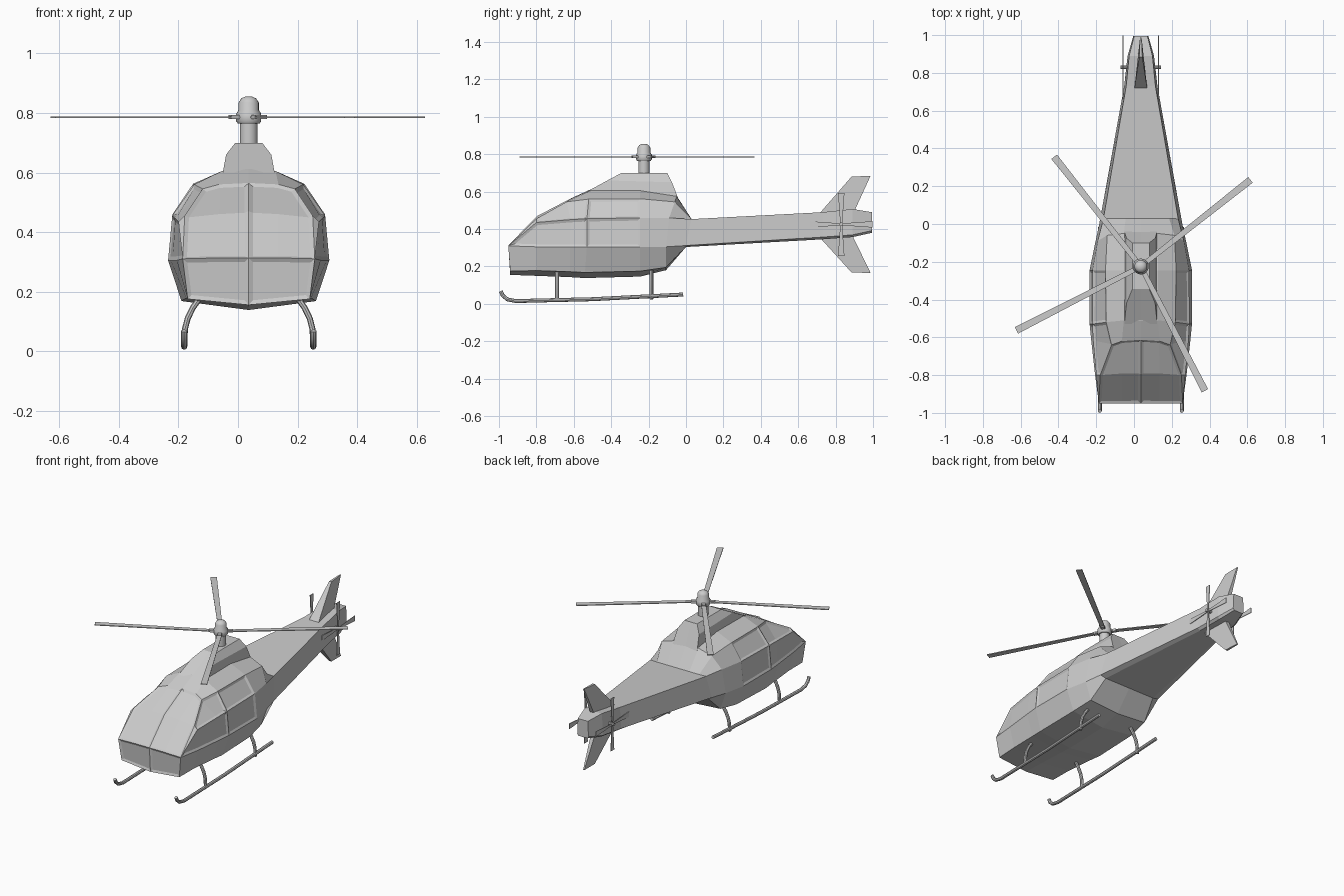
import bpy, bmesh, math
from mathutils import Vector, Matrix

if "Cube" in bpy.data.objects:
    bpy.data.objects.remove(bpy.data.objects["Cube"], do_unlink=True)

CX = 0.036  # centre line of the airframe
HUB = Vector((CX, -0.225, 0))

grey = bpy.data.materials.new("light grey")
grey.use_nodes = True
grey.diffuse_color = (0.6, 0.6, 0.6, 1)
grey.node_tree.nodes["Principled BSDF"].inputs["Base Color"].default_value = (0.6, 0.6, 0.6, 1)


def finish(name, bm, smooth=False):
    bmesh.ops.recalc_face_normals(bm, faces=bm.faces[:])
    mesh = bpy.data.meshes.new(name)
    bm.to_mesh(mesh)
    bm.free()
    mesh.materials.append(grey)
    ob = bpy.data.objects.new(name, mesh)
    bpy.context.collection.objects.link(ob)
    if smooth:
        bpy.ops.object.select_all(action='DESELECT')
        ob.select_set(True)
        bpy.context.view_layer.objects.active = ob
        bpy.ops.object.shade_smooth_by_angle(angle=math.radians(40))
    return ob


def loft(rings):
    """Mirrored loft of half sections; returns mesh and faces by (ring, strip, side)."""
    bm, cache, faces = bmesh.new(), {}, {}

    def vert(p, side):
        key = (round(p[0] * side, 4), round(p[1], 4), round(p[2], 4))
        if key not in cache:
            cache[key] = bm.verts.new((CX + key[0], key[1], key[2]))
        return cache[key]

    def face(points, side):
        vs = list(dict.fromkeys(vert(p, side) for p in points))
        return bm.faces.new(vs) if len(vs) > 2 else None

    last = len(rings) - 1
    for side in (1, -1):
        for r in range(last):
            a, b = rings[r], rings[r + 1]
            for s in range(len(a) - 1):
                faces[r, s, side] = face((a[s], a[s + 1], b[s + 1], b[s]), side)
        faces["front", side] = face(rings[0], side)
        faces["back", side] = face(rings[last], side)
    bmesh.ops.recalc_face_normals(bm, faces=bm.faces[:])
    return bm, faces


def tail_ring(y, half, low, high):
    return [(0, y, low), (half * .8, y, low), (half, y, low + .012), (half * .88, y, high),
            (half * .7, y, high), (half * .4, y, high), (0, y, high)]


# Fuselage: half sections from keel to roof, nose to tail
nose_corner = (.222, -.95, .31)
rings = [
    [(0, -.94, .155), (.205, -.94, .175), nose_corner, nose_corner, nose_corner,
     (.1, -.95, .313), (0, -.95, .313)],
    [(0, -.80, .15), (.21, -.80, .178), (.242, -.80, .305), (.236, -.80, .435),
     (.215, -.80, .455), (.1, -.795, .465), (0, -.795, .47)],
    [(0, -.62, .143), (.22, -.62, .172), (.262, -.62, .305), (.252, -.62, .45),
     (.155, -.64, .545), (.1, -.62, .56), (0, -.613, .565)],
    [(0, -.54, .138), (.226, -.54, .168), (.271, -.53, .305), (.257, -.53, .455),
     (.183, -.52, .56), (.09, -.51, .605), (0, -.51, .612)],
    [(0, -.245, .146), (.222, -.245, .175), (.271, -.245, .305), (.256, -.245, .46),
     (.187, -.245, .562), (.09, -.245, .605), (0, -.245, .612)],
    [(0, -.107, .18), (.205, -.107, .195), (.243, -.107, .305), (.228, -.09, .46),
     (.178, -.06, .545), (.09, -.05, .575), (0, -.05, .578)],
    [(0, 0, .304), (.18, 0, .304), (.22, 0, .312), (.198, .027, .453),
     (.15, .03, .453), (.08, .03, .453), (0, .03, .453)],
    tail_ring(.73, .088, .345, .49),
    tail_ring(.89, .07, .357, .507),
    tail_ring(.995, .04, .38, .49),
]
bm, f = loft(rings)
for side in (1, -1):
    panes = [
        [("front", side)],                                        # chin pane
        [(r, s, side) for r in (0, 1) for s in (4, 5)],           # windscreen
        [(1, 3, side), (2, 3, side)], [(3, 3, side)],             # upper side panes
        [(0, 2, side), (1, 2, side), (2, 2, side)], [(3, 2, side)],  # door panes
    ]
    for keys in panes:
        region = [f[k] for k in keys if f[k]]
        bmesh.ops.inset_region(bm, faces=region, thickness=.014, depth=-.006,
                               use_even_offset=True, use_boundary=True)
finish("fuselage", bm)

# Engine cowl on the roof
cowl = [[(0, yb, zb), (.087, yb, zb), (.076, ym, zm), (.045, yt, .70), (0, yt, .70)]
        for yb, zb, ym, zm, yt in ((-.53, .60, -.42, .66, -.345), (-.04, .56, -.075, .65, -.10))]
finish("engine_cowl", loft(cowl)[0])


# Rotor mast and hub, turned from a profile
def turned(name, profile, centre, segments=20):
    bm = bmesh.new()
    vs = [bm.verts.new((r, 0, z)) for r, z in profile]
    edges = [bm.edges.new(pair) for pair in zip(vs, vs[1:])]
    bmesh.ops.spin(bm, geom=vs + edges, axis=(0, 0, 1), cent=(0, 0, 0),
                   angle=math.tau, steps=segments)
    bmesh.ops.remove_doubles(bm, verts=bm.verts[:], dist=.0005)
    bmesh.ops.translate(bm, verts=bm.verts[:], vec=centre)
    return finish(name, bm, True)


turned("rotor_mast", [(0, .68), (.03, .68), (.03, .78), (0, .78)], HUB)
turned("rotor_hub", [(0, .764), (.036, .764), (.042, .772), (.042, .798), (.034, .81),
                     (.034, .835), (.025, .849), (.012, .855), (0, .856)], HUB)


# Flat tapered blades
def blade(name, start, length, root, tip, thick, matrix):
    bm = bmesh.new()
    bmesh.ops.create_cube(bm, size=1)
    for v in bm.verts:
        outer = v.co.x > 0
        v.co = Vector((length if outer else start, v.co.y * (tip if outer else root), v.co.z * thick))
    bm.transform(matrix)
    return finish(name, bm)


for i, angle in enumerate((38.3, 128.3, 207.2, 297.3)):
    turn = Matrix.Translation(HUB + Vector((0, 0, .786))) @ Matrix.Rotation(math.radians(angle), 4, 'Z')
    blade(f"main_blade_{i + 1}", .03, .74, .026, .038, .005, turn)
    blade(f"blade_root_{i + 1}", .0, .07, .022, .022, .014, turn)


# Vertical fins above and below the tail
def fin(name, outline):
    bm = bmesh.new()
    sides = [[bm.verts.new((CX + s * half, y, z)) for y, z, half in outline] for s in (1, -1)]
    for ring in sides:
        bm.faces.new(ring)
    for i in range(4):
        j = (i + 1) % 4
        bm.faces.new((sides[0][i], sides[0][j], sides[1][j], sides[1][i]))
    finish(name, bm)


fin("upper_fin", [(.715, .485, .034), (.885, .68, .008), (.987, .685, .004), (.90, .495, .014)])
fin("lower_fin", [(.715, .355, .034), (.885, .168, .008), (.987, .165, .004), (.89, .365, .014)])


# Tubes swept along a path
def tube(name, points, radius):
    curve = bpy.data.curves.new(name, 'CURVE')
    curve.dimensions = '3D'
    curve.bevel_depth = radius
    curve.bevel_resolution = 2
    curve.use_fill_caps = True
    spline = curve.splines.new('POLY')
    spline.points.add(len(points) - 1)
    for p, co in zip(spline.points, points):
        p.co = (*co, 1)
    ob = bpy.data.objects.new(name, curve)
    bpy.context.collection.objects.link(ob)
    mesh = bpy.data.meshes.new_from_object(ob.evaluated_get(bpy.context.evaluated_depsgraph_get()))
    bpy.data.objects.remove(ob)
    bm = bmesh.new()
    bm.from_mesh(mesh)
    bpy.data.meshes.remove(mesh)
    finish(name, bm, True)


for label, side in (("left", 1), ("right", -1)):
    # Landing skid with upturned front, and its two legs
    skid_x = CX + side * .217
    skid = [(-.99, .068), (-.98, .045), (-.955, .024), (-.91, .015), (-.5, .025), (-.015, .05)]
    tube(f"{label}_skid", [(skid_x, y, z) for y, z in skid], .0105)
    for place, y in (("front", -.69), ("rear", -.185)):
        leg = [(.217, .025), (.214, .075), (.205, .11), (.188, .145), (.16, .185)]
        tube(f"{label}_{place}_leg", [(CX + side * x, y, z) for x, z in leg], .01)

    # Tail rotor on each flank
    centre = Vector((CX + side * .094, .83, .425))
    tube(f"{label}_tail_rotor_hub", [(CX + side * .05, .83, .425), (CX + side * .108, .83, .425)], .01)
    for i in range(4):
        turn = (Matrix.Translation(centre) @ Matrix.Rotation(i * math.pi / 2, 4, 'X')
                @ Matrix.Rotation(math.pi / 2, 4, 'Y'))
        blade(f"{label}_tail_blade_{i + 1}", .0, .168, .01, .034, .004, turn)
